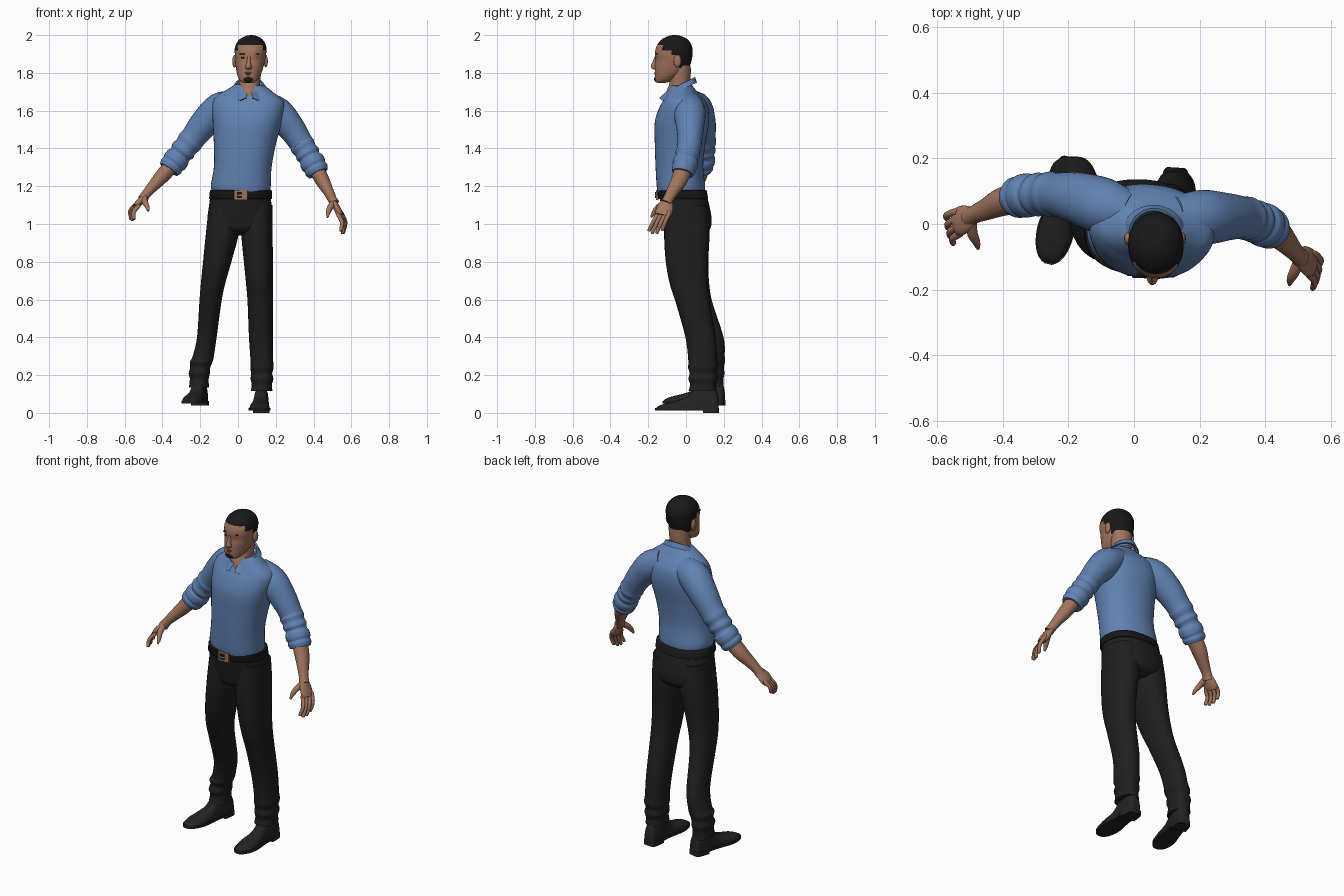
import bpy, bmesh, math
from mathutils import Vector

def material(name, rgb):
    m = bpy.data.materials.new(name)
    m.diffuse_color = (*rgb, 1)
    return m

SHIRT = material("shirt blue", (.12, .225, .45))
PANTS = material("trouser black", (.014, .014, .014))
SKIN = material("skin brown", (.36, .175, .11))
HAIR = material("hair black", (.01, .009, .009))
BELT = material("belt black", (.010, .009, .009))
SHOE = material("shoe black", (.017, .017, .018))
LIPS = material("lip brown", (.24, .09, .065))
METAL = material("buckle copper", (.33, .16, .11))

def smooth_path(rows, steps=5):
    """Catmull-Rom interpolation of number rows."""
    p = [rows[0]] + list(rows) + [rows[-1]]
    out = []
    for i in range(1, len(p) - 2):
        for s in range(steps):
            t = s / steps
            out.append([.5 * (2*b + (c-a)*t + (2*a-5*b+4*c-d)*t*t + (3*b-a-3*c+d)*t**3)
                        for a, b, c, d in zip(p[i-1], p[i], p[i+1], p[i+2])])
    return out + [list(rows[-1])]

def skin(name, rings, mats, closed=True, caps=True, rule=None):
    """Join equal rings of points into one surface."""
    n = len(rings[0])
    verts = [v for r in rings for v in r]
    faces = [(i*n+j, i*n+(j+1) % n, (i+1)*n+(j+1) % n, (i+1)*n+j)
             for i in range(len(rings)-1) for j in range(n if closed else n-1)]
    if caps:
        faces += [tuple(range(n)), tuple(range(len(verts)-n, len(verts)))]
    me = bpy.data.meshes.new(name)
    me.from_pydata(verts, [], faces)
    bm = bmesh.new()
    bm.from_mesh(me)
    bmesh.ops.recalc_face_normals(bm, faces=bm.faces)
    for f in bm.faces:
        f.smooth = True
        if rule:
            f.material_index = rule(f.calc_center_median())
    bm.to_mesh(me)
    bm.free()
    me.set_sharp_from_angle(angle=math.radians(50))
    for m in mats:
        me.materials.append(m)
    ob = bpy.data.objects.new(name, me)
    bpy.context.collection.objects.link(ob)
    return ob

def loft(name, rows, mat, n=40, rot=0, slope=0, power=2.0, steps=5, extra=(), rule=None):
    """Horizontal oval sections: z, cx, cy, rx, ry."""
    c, s = math.cos(math.radians(rot)), math.sin(math.radians(rot))
    rings = []
    for z, cx, cy, rx, ry in smooth_path(rows, steps):
        ring = []
        for k in range(n):
            a = 2 * math.pi * k / n
            u, v = math.cos(a), math.sin(a)
            dx = rx * math.copysign(abs(u) ** (2/power), u)
            dy = ry * math.copysign(abs(v) ** (2/power), v)
            x = dx*c - dy*s
            ring.append((cx + x, cy + dx*s + dy*c, z + slope*x))
        rings.append(ring)
    return skin(name, rings, [mat, *extra], rule=rule)

def tube(name, rows, mat, n=20, steps=4, flat=1.0):
    """Round sections along a path: x, y, z, radius; flat narrows the side-to-side axis."""
    pts = smooth_path(rows, steps)
    rings = []
    for i, (x, y, z, r) in enumerate(pts):
        d = Vector(pts[min(i+1, len(pts)-1)][:3]) - Vector(pts[max(i-1, 0)][:3])
        side = d.cross(Vector((0, 1, 0))).normalized()
        fore = side.cross(d).normalized()
        rings.append([Vector((x, y, z)) + r * (flat * math.cos(a) * side + math.sin(a) * fore)
                      for a in (2*math.pi*k/n for k in range(n))])
    return skin(name, rings, [mat])

def ball(name, loc, size, mat):
    x, y, z = loc
    a, b, c = size
    rows = [(z - c*math.cos(t), x, y, a*math.sin(t), b*math.sin(t))
            for t in (math.pi*(.02 + .96*i/12) for i in range(13))]
    return loft(name, rows, mat, 20, steps=1)

def box(name, loc, size, mat):
    x, y, z = loc
    a, b, c = (v/2 for v in size)
    return skin(name, [[(x-a, y-b, h), (x+a, y-b, h), (x+a, y+b, h), (x-a, y+b, h)]
                       for h in (z-c, z+c)], [mat])

# Shirt body
loft("shirt_body", [
    (1.165, .015, -.025, .152, .122), (1.2, .015, -.027, .158, .127), (1.3, .025, -.035, .152, .125),
    (1.42, .035, -.032, .163, .132), (1.54, .048, -.022, .182, .142), (1.62, .055, -.012, .192, .126),
    (1.665, .06, -.012, .178, .1), (1.7, .062, -.02, .13, .077), (1.735, .065, -.025, .08, .055)],
    SHIRT, 48, rot=-7, slope=-.05, power=2.2)

# Collar: folded band with two points at the front
rows = []
for i in range(49):
    a = math.radians(9 + 342 * i / 48)
    f = min(a, 2*math.pi - a)
    top = 1.735 - .04 * math.cos(a)
    drop = .026 + .022 * math.exp(-((f - .62) / .3) ** 2)
    wide = .088 + .026 * max(0, math.cos(a))
    rows.append([(.06 + rx*math.sin(a), -.03 - ry*math.cos(a), z) for rx, ry, z in (
        (.066, .066, top - .03), (.068, .07, top), (.076, .078, top + .003),
        (.097, wide, top - drop), (.09, wide - .008, top - drop - .002))])
skin("collar", rows, [SHIRT], closed=False, caps=False)

# Sleeves with rolled cuffs
tube("left_sleeve", [
    (-.02, .03, 1.635, .07), (-.095, .055, 1.61, .086), (-.175, .08, 1.535, .078), (-.235, .09, 1.46, .067),
    (-.255, .091, 1.435, .069), (-.275, .09, 1.41, .062), (-.292, .09, 1.388, .067), (-.306, .09, 1.368, .058),
    (-.318, .088, 1.352, .066), (-.335, .086, 1.33, .067), (-.345, .084, 1.317, .061),
    (-.354, .081, 1.305, .064), (-.366, .077, 1.288, .056)], SHIRT, 28)
tube("right_sleeve", [
    (.12, .02, 1.64, .065), (.205, .02, 1.59, .084), (.28, .022, 1.51, .073), (.33, .02, 1.435, .064),
    (.343, .017, 1.413, .067), (.357, .012, 1.39, .061), (.369, .008, 1.37, .066), (.379, .004, 1.352, .058),
    (.388, 0, 1.336, .066), (.4, -.005, 1.315, .067), (.408, -.009, 1.3, .061),
    (.415, -.013, 1.287, .064), (.424, -.018, 1.268, .056)], SHIRT, 28)

# Forearms
tube("left_forearm", [(-.33, .085, 1.335, .048), (-.4, .068, 1.255, .044), (-.45, .045, 1.2, .034),
                      (-.485, .03, 1.16, .028), (-.505, .02, 1.13, .03)], SKIN, flat=.88)
tube("right_forearm", [(.405, -.005, 1.31, .048), (.447, -.037, 1.23, .043), (.477, -.07, 1.175, .033),
                       (.497, -.092, 1.135, .028), (.51, -.105, 1.11, .03)], SKIN, flat=.88)

# Hands: flat palm, four fingers and a thumb
def hand(side, wrist, knuckles, tips, thumb):
    w = Vector(wrist)
    k0, k1, t0, t1 = map(Vector, (*knuckles, *tips))
    mid = (k0 + k1) / 2
    tube(side + "_palm", [(*w, .024), (*w.lerp(mid, .4), .04), (*w.lerp(mid, .8), .045),
                          (*w.lerp(mid, 1.08), .038)], SKIN, flat=.42)
    for i, name in enumerate(("index", "middle", "ring", "little")):
        a, b = k0.lerp(k1, i/3), t0.lerp(t1, i/3)
        b = a + (b - a) * (.95, 1.05, 1, .82)[i]
        bend = a.lerp(b, .5) + Vector((.012 if w.x > 0 else -.012, 0, .004))
        tube(f"{side}_{name}_finger", [(*a.lerp(w, .2), .0105), (*a, .0115), (*bend, .0105), (*b.lerp(bend, .12), .009),
                                       (*b, .004)], SKIN, 12)
    tube(side + "_thumb", [(*p, r) for p, r in zip(thumb, (.018, .016, .012, .005))], SKIN, 12)

hand("left", (-.49, .028, 1.155), ((-.53, -.028, 1.092), (-.548, .036, 1.097)),
     ((-.552, -.062, 1.02), (-.574, .012, 1.022)),
     ((-.497, .01, 1.14), (-.492, -.03, 1.115), (-.48, -.056, 1.09), (-.475, -.075, 1.068)))
hand("right", (.5, -.095, 1.13), ((.532, -.152, 1.048), (.55, -.092, 1.052)),
     ((.545, -.2, .957), (.565, -.135, .945)),
     ((.503, -.115, 1.11), (.487, -.15, 1.085), (.477, -.17, 1.06), (.474, -.185, 1.035)))

# Trousers: hips and two legs
loft("hips", [(1.18, .015, -.022, .157, .124), (1.1, .012, -.005, .165, .128), (1.02, .01, .008, .172, .128),
              (.97, .01, .01, .155, .115), (.94, .01, .012, .09, .07)], PANTS, 48, power=2.3)
loft("left_leg", [
    (1.1, -.068, 0, .085, .112), (.95, -.083, .004, .087, .12), (.8, -.11, .008, .075, .11),
    (.68, -.133, .025, .064, .098), (.58, -.147, .055, .058, .086), (.4, -.165, .12, .052, .079),
    (.3, -.184, .132, .056, .073), (.27, -.195, .13, .06, .076), (.24, -.2, .132, .053, .068),
    (.21, -.205, .13, .056, .074), (.18, -.205, .132, .05, .066), (.135, -.207, .128, .053, .072)], PANTS, 32, power=2.2)
loft("right_leg", [
    (1.1, .097, 0, .085, .112), (.95, .1, .004, .083, .12), (.8, .108, .003, .077, .11),
    (.68, .114, .015, .071, .1), (.58, .118, .037, .067, .09), (.4, .121, .077, .063, .08),
    (.28, .126, .088, .06, .076), (.24, .127, .09, .062, .079), (.21, .125, .09, .056, .071),
    (.18, .127, .09, .06, .077), (.15, .126, .09, .054, .069), (.115, .125, .088, .057, .074)], PANTS, 32, power=2.2)

# Belt and buckle
loft("belt", [(1.132, .014, -.017, .163, .13), (1.136, .014, -.017, .167, .134), (1.176, .015, -.021, .164, .131),
              (1.18, .015, -.021, .158, .126)], BELT, 48, power=2.3, steps=1)
box("buckle_plate", (.014, -.152, 1.153), (.07, .014, .054), METAL)
box("buckle_centre", (.008, -.159, 1.153), (.028, .008, .032), BELT)
box("buckle_pin", (.012, -.162, 1.153), (.03, .006, .008), METAL)

# Shoes: domed upper, sole and heel block
def shoe(side, heel, toe, z0):
    h, t = Vector((*heel, 0)), Vector((*toe, 0))
    across = (t - h).normalized().cross(Vector((0, 0, 1)))
    shape = smooth_path([(0, .022, .07), (.04, .034, .12), (.2, .04, .145), (.36, .04, .13), (.5, .045, .085),
                         (.68, .053, .063), (.84, .047, .05), (.95, .03, .036), (1, .008, .018)], 4)
    def ring(s, w, lo, hi):
        pts = []
        for k in range(20):
            a = 2*math.pi*k/20
            p = h.lerp(t, s) + across * w * math.copysign(abs(math.cos(a)) ** .8, math.cos(a))
            pts.append(p + Vector((0, 0, lo + (hi - lo) * max(0, math.sin(a)) ** .8)))
        return pts
    skin(side + "_shoe_upper", [ring(s, w, z0 + .022, z0 + ht) for s, w, ht in shape], [SHOE])
    def slab(name, a, b, lo, hi):
        rows = []
        for s, w, _ in shape:
            if a <= s <= b:
                c, e = h.lerp(t, s), across * (w + .004)
                rows.append([c + sgn*e + Vector((0, 0, z0 + z)) for sgn, z in ((-1, lo), (1, lo), (1, hi), (-1, hi))])
        skin(f"{side}_{name}", rows, [SHOE])
    slab("shoe_sole", 0, 1, .012, .026)
    slab("shoe_heel", 0, .26, 0, .02)

shoe("left", (-.188, .203), (-.262, -.122), .038)
shoe("right", (.128, .172), (.108, -.163), 0.0)

# Neck
loft("neck", [(1.66, .058, -.045, .045, .066), (1.7, .058, -.04, .054, .064), (1.74, .06, -.034, .056, .055),
              (1.79, .063, -.03, .058, .055), (1.84, .065, -.03, .06, .055)], SKIN, 32)

# Head with cropped hair coloured by a hairline rule
def hairline(p):
    d = abs(p.x - .065)
    if p.y > -.035:
        line = 1.825
    elif p.y > -.075:
        line = 1.895
    else:
        line = 1.948 - (.03 if d > .066 else 0)
    return int(p.z > line)

loft("head", [
    (1.746, .055, -.128, .018, .016), (1.755, .055, -.122, .04, .04), (1.78, .057, -.1, .058, .065),
    (1.81, .06, -.082, .068, .083), (1.84, .062, -.072, .075, .093), (1.87, .064, -.066, .08, .096),
    (1.9, .066, -.065, .083, .1), (1.93, .067, -.063, .084, .097), (1.96, .068, -.061, .074, .084),
    (1.982, .069, -.06, .055, .062), (1.996, .07, -.06, .026, .03), (2.0, .07, -.06, .006, .008)],
    SKIN, 64, power=2.15, extra=[HAIR], rule=hairline)

# Face details
loft("nose", [(1.888, .058, -.158, .008, .008), (1.86, .057, -.162, .01, .014), (1.838, .056, -.165, .015, .021),
              (1.825, .056, -.164, .017, .018), (1.818, .056, -.16, .01, .008)], SKIN, 20)
for sgn, side in ((-1, "left"), (1, "right")):
    ball(side + "_ear", (.064 + sgn*.083, -.045, 1.862), (.011, .02, .033), SKIN)
    ball(side + "_eye", (.059 + sgn*.031, -.152, 1.88), (.012, .006, .0045), HAIR)
    ball(side + "_eyebrow", (.06 + sgn*.033, -.154, 1.9), (.019, .007, .004), HAIR)
ball("upper_lip", (.056, -.16, 1.801), (.023, .007, .005), LIPS)
ball("lower_lip", (.056, -.16, 1.793), (.019, .007, .005), LIPS)
ball("goatee", (.055, -.147, 1.767), (.031, .022, .019), HAIR)
